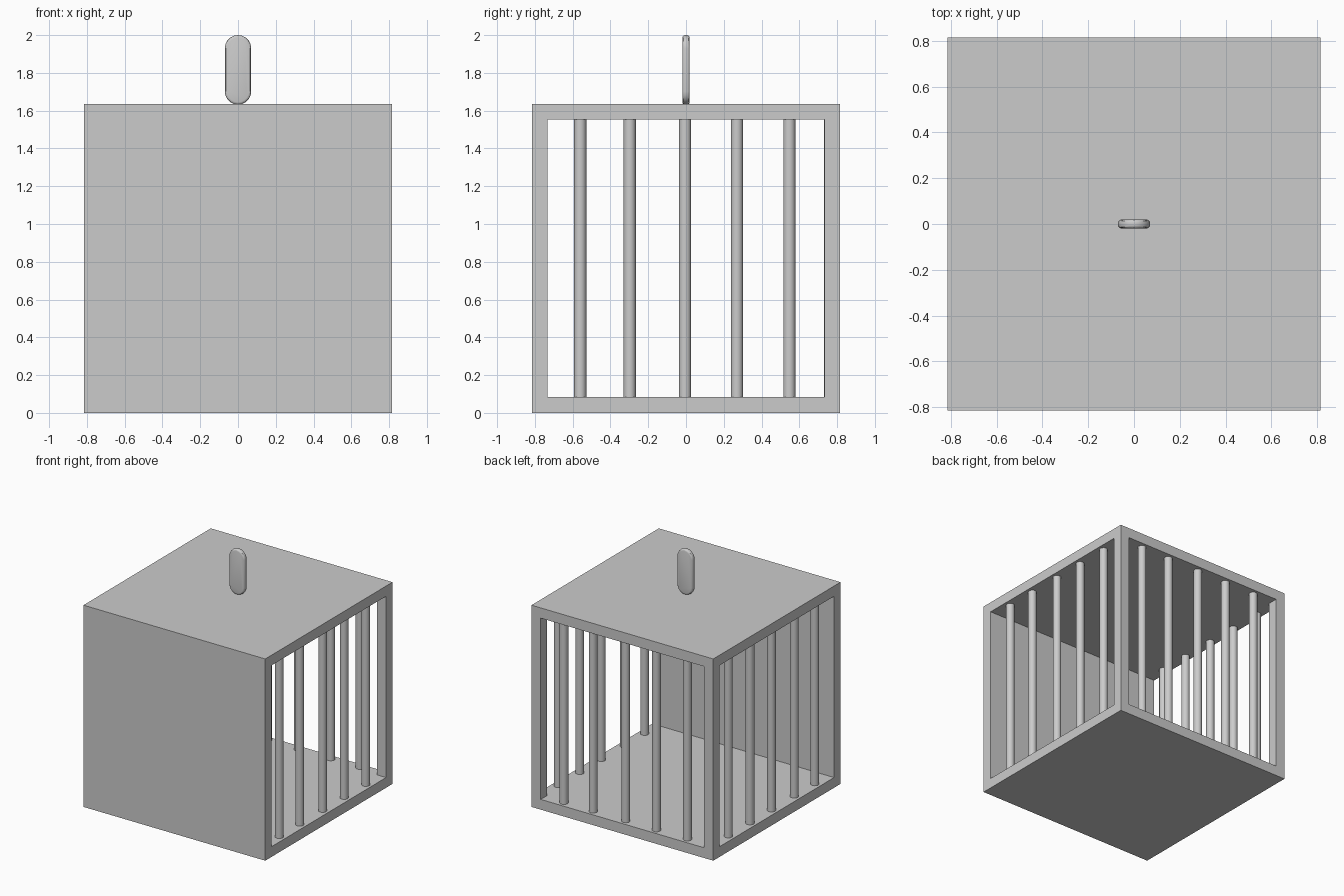
import bpy
import bmesh
import math

if "Cube" in bpy.data.objects:
    bpy.data.objects.remove(bpy.data.objects["Cube"], do_unlink=True)

HALF, HEIGHT, WALL = 0.815, 1.635, 0.083
INNER = HALF - WALL
BAR_RADIUS = 0.032
BAR_LINE = HALF - 0.052
BAR_OFFSETS = (-0.56, -0.298, -0.005, 0.27, 0.547)

grey = bpy.data.materials.new("plain grey")
grey.use_nodes = True
grey.diffuse_color = (0.6, 0.6, 0.6, 1)
grey.node_tree.nodes["Principled BSDF"].inputs["Base Color"].default_value = (0.6, 0.6, 0.6, 1)


def box(name, low, high):
    """Axis-aligned box between two corners."""
    bpy.ops.mesh.primitive_cube_add(size=1, location=[(a + b) / 2 for a, b in zip(low, high)])
    obj = bpy.context.object
    obj.name = name
    obj.scale = [b - a for a, b in zip(low, high)]
    bpy.ops.object.transform_apply(location=False, rotation=False, scale=True)
    obj.data.materials.append(grey)
    return obj


def bar(name, x, y):
    """Round upright bar from floor to ceiling."""
    bpy.ops.mesh.primitive_cylinder_add(vertices=24, radius=BAR_RADIUS, depth=HEIGHT - 2 * WALL + 0.02,
                                        location=(x, y, HEIGHT / 2))
    obj = bpy.context.object
    obj.name = name
    obj.data.materials.append(grey)
    bpy.ops.object.shade_smooth_by_angle()


# Cage shell: floor, roof, solid front wall and two rear posts
box("floor", (-HALF, -HALF, 0), (HALF, HALF, WALL))
box("roof", (-HALF, -HALF, HEIGHT - WALL), (HALF, HALF, HEIGHT))
box("front_wall", (-HALF, -HALF, WALL), (HALF, -INNER, HEIGHT - WALL))
box("rear_post_left", (INNER, INNER, WALL), (HALF, HALF, HEIGHT - WALL))
box("rear_post_right", (-HALF, INNER, WALL), (-INNER, HALF, HEIGHT - WALL))

# Bars on both sides and the back
for i, offset in enumerate(BAR_OFFSETS, 1):
    bar(f"left_bar_{i}", BAR_LINE, offset)
    bar(f"right_bar_{i}", -BAR_LINE, offset)
    bar(f"back_bar_{i}", -offset, BAR_LINE)

# Hanging lug: upright rounded plate with softened rim
RADIUS, THICK, STEPS = 0.07, 0.038, 10
bm = bmesh.new()
outline = []
for centre, start in ((2 - RADIUS, 0), (HEIGHT - 0.003 + RADIUS, math.pi)):
    for k in range(STEPS + 1):
        a = start + math.pi * k / STEPS
        outline.append(bm.verts.new((RADIUS * math.cos(a), -THICK / 2, centre + RADIUS * math.sin(a))))
face = bm.faces.new(outline)
extruded = bmesh.ops.extrude_face_region(bm, geom=[face])
bmesh.ops.translate(bm, vec=(0, THICK, 0),
                    verts=[g for g in extruded["geom"] if isinstance(g, bmesh.types.BMVert)])
bmesh.ops.recalc_face_normals(bm, faces=bm.faces)
rims = [e for e in bm.edges if abs(e.verts[0].co.y - e.verts[1].co.y) < 1e-5]
bmesh.ops.bevel(bm, geom=rims, offset=0.013, segments=3, profile=0.5, affect="EDGES")
mesh = bpy.data.meshes.new("hanging_lug")
bm.to_mesh(mesh)
bm.free()
mesh.materials.append(grey)
lug = bpy.data.objects.new("hanging_lug", mesh)
bpy.context.collection.objects.link(lug)
bpy.ops.object.select_all(action="DESELECT")
lug.select_set(True)
bpy.context.view_layer.objects.active = lug
bpy.ops.object.shade_smooth_by_angle()
